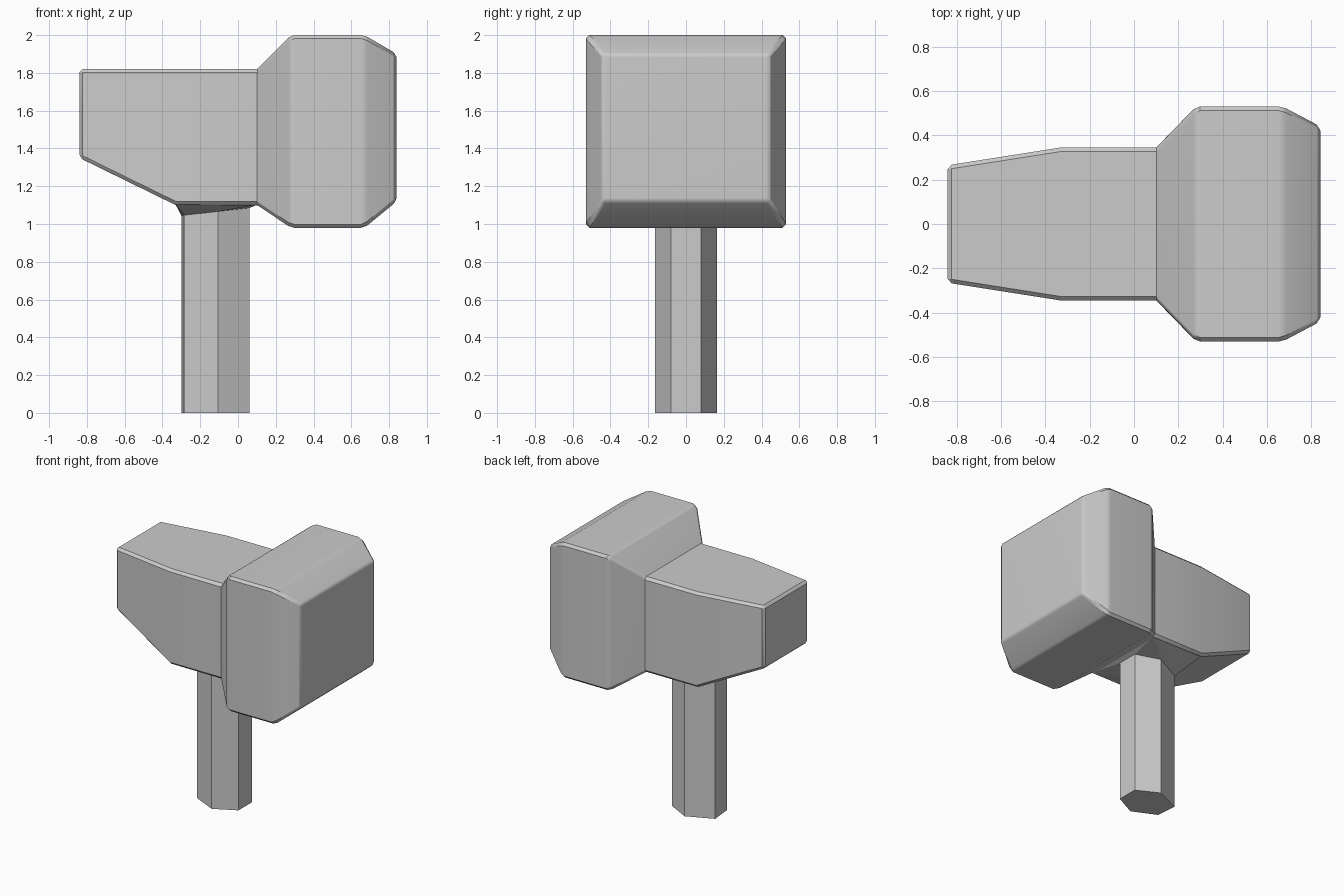
import bpy, bmesh, math

if "Cube" in bpy.data.objects:
    bpy.data.objects.remove(bpy.data.objects["Cube"])


def make_object(name, bm):
    bmesh.ops.recalc_face_normals(bm, faces=bm.faces[:])
    mesh = bpy.data.meshes.new(name)
    bm.to_mesh(mesh)
    bm.free()
    obj = bpy.data.objects.new(name, mesh)
    bpy.context.collection.objects.link(obj)
    return obj


def loft(rings):
    bm = bmesh.new()
    loops = [[bm.verts.new(p) for p in ring] for ring in rings]
    for a, b in zip(loops, loops[1:]):
        for i in range(len(a)):
            j = (i + 1) % len(a)
            bm.faces.new((a[i], a[j], b[j], b[i]))
    bm.faces.new(loops[0])
    bm.faces.new(loops[-1])
    return bm


# Head: rectangular sections along x (x, half width, bottom, top)
sections = [
    (-0.84, 0.265, 1.35, 1.82),
    (-0.33, 0.345, 1.10, 1.82),
    (0.10, 0.345, 1.10, 1.82),
    (0.28, 0.53, 0.98, 2.00),
    (0.67, 0.53, 0.98, 2.00),
    (0.84, 0.44, 1.12, 1.90),
]
bm = loft([[(x, -w, b), (x, w, b), (x, w, t), (x, -w, t)]
           for x, w, b, t in sections])
creases = (-0.33, 0.10)  # section lines that stay unbevelled
edges = [e for e in bm.edges
         if not any(all(abs(v.co.x - c) < 1e-4 for v in e.verts) for c in creases)]
bmesh.ops.bevel(bm, geom=edges, offset=0.018, segments=1, affect='EDGES',
                clamp_overlap=True)
head = make_object("hammer_head", bm)
bpy.context.view_layer.objects.active = head
head.select_set(True)
bpy.ops.object.shade_smooth_by_angle(angle=math.radians(30))
normals = head.modifiers.new("weighted_normals", 'WEIGHTED_NORMAL')
normals.keep_sharp = True

# Handle: uneven six-sided shaft
hexagon = [(0.06, -0.08), (0.06, 0.08), (-0.105, 0.165),
           (-0.30, 0.08), (-0.285, -0.08), (-0.105, -0.165)]
make_object("handle", loft([[(x, y, z) for x, y in hexagon] for z in (0, 1.12)]))

# Collar: flares from the shaft out to the underside of the head
bm = bmesh.new()
for x, y in hexagon:
    bm.verts.new((x, y, 1.078 + 0.11 * x))
for x in (-0.33, 0.10):
    for y in (-0.33, 0.33):
        bm.verts.new((x, y, 1.102))
bmesh.ops.convex_hull(bm, input=bm.verts[:])
make_object("collar", bm)
